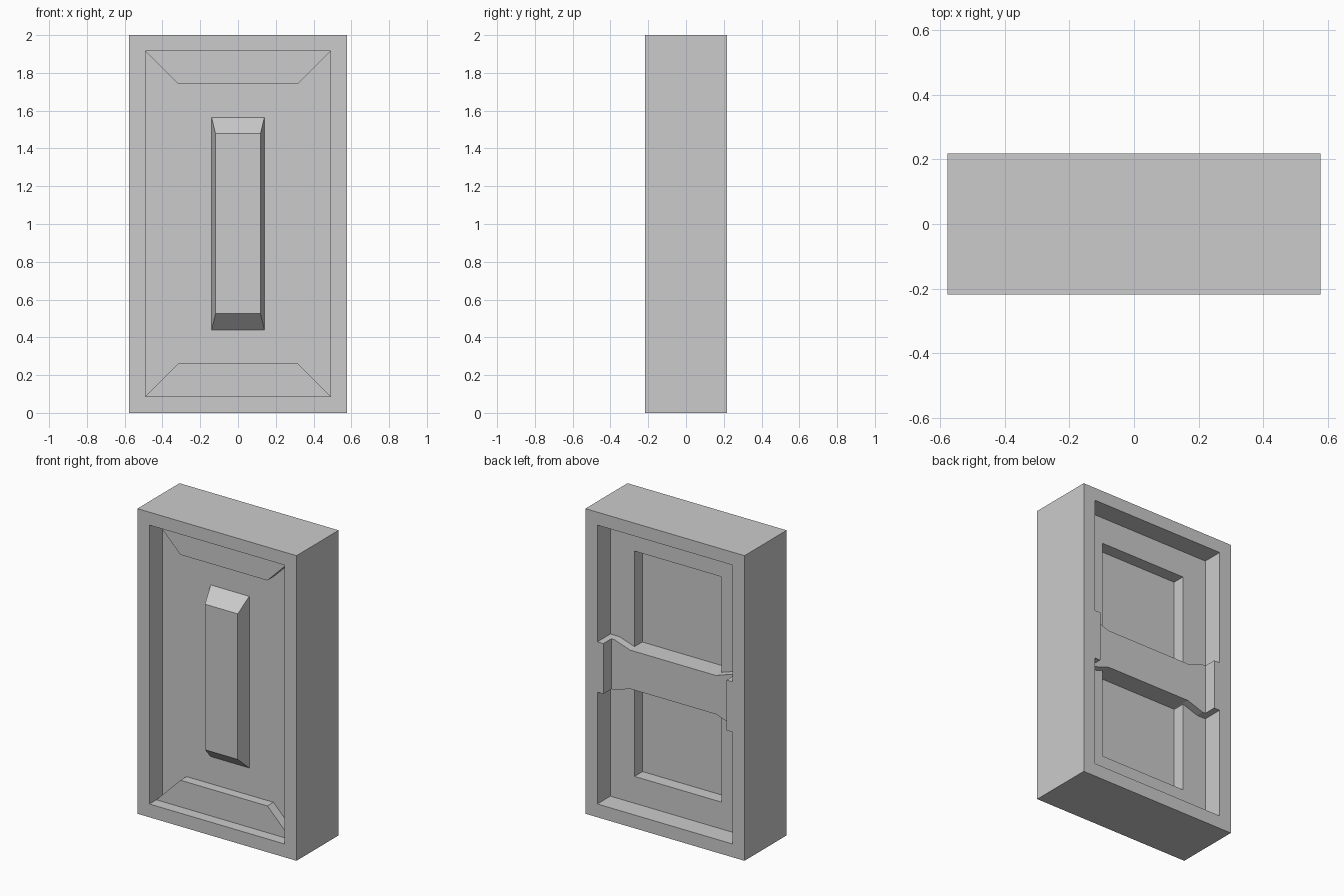
import bpy, bmesh

if "Cube" in bpy.data.objects:
    bpy.data.objects.remove(bpy.data.objects["Cube"])

HALF_Y = 0.218          # half thickness of the body
FRONT, BACK = -0.083, 0.083   # recessed panel planes


def loft(name, ring_a, ya, ring_b, yb):
    """Closed solid between two outlines in x/z placed at depths ya and yb."""
    bm = bmesh.new()
    a = [bm.verts.new((x, ya, z)) for x, z in ring_a]
    b = [bm.verts.new((x, yb, z)) for x, z in ring_b]
    bm.faces.new(a)
    bm.faces.new(b)
    for i in range(len(a)):
        j = (i + 1) % len(a)
        bm.faces.new((a[i], a[j], b[j], b[i]))
    bmesh.ops.recalc_face_normals(bm, faces=bm.faces)
    mesh = bpy.data.meshes.new(name)
    bm.to_mesh(mesh)
    bm.free()
    ob = bpy.data.objects.new(name, mesh)
    bpy.context.collection.objects.link(ob)
    return ob


def prism(name, ring, y0, y1):
    return loft(name, ring, y0, ring, y1)


def rect(x0, x1, z0, z1):
    return [(x0, z0), (x1, z0), (x1, z1), (x0, z1)]


# Body with the front recess, back recess and deeper back window cut out
body = prism("body", rect(-0.577, 0.577, 0, 2), -HALF_Y, HALF_Y)
opening = rect(-0.49, 0.49, 0.087, 1.915)
window = rect(-0.315, 0.315, 0.263, 1.74)
cutters = [
    prism("front_recess_cutter", opening, -0.4, FRONT),
    prism("back_recess_cutter", opening, BACK, 0.4),
    prism("back_window_cutter", window, 0.0, 0.3),
]
for c in cutters:
    mod = body.modifiers.new(c.name, "BOOLEAN")
    mod.operation = "DIFFERENCE"
    mod.solver = "EXACT"
    mod.object = c
bpy.context.view_layer.objects.active = body
body.select_set(True)
for c in cutters:
    bpy.ops.object.modifier_apply(modifier=c.name)
    bpy.data.objects.remove(c)

# Trapezoid slabs at the top and bottom of the front recess
slab = [(-0.49, 1.915), (0.49, 1.915), (0.315, 1.74), (-0.315, 1.74)]
prism("top_slab", slab, -0.146, FRONT)
prism("bottom_slab", [(x, 2.002 - z) for x, z in slab], -0.146, FRONT)

# Central bevelled bar on the front
loft("front_bar", rect(-0.119, 0.119, 0.525, 1.479), -0.173,
     rect(-0.14, 0.14, 0.44, 1.565), FRONT)

# Cross band on the back, narrower in the middle
mid = 0.985
half = [(-0.447, 0.165), (-0.425, 0.165), (-0.31, 0.127),
        (0.31, 0.127), (0.425, 0.165), (0.447, 0.165)]
ring = [(x, mid + h) for x, h in half] + [(x, mid - h) for x, h in reversed(half)]
prism("back_band", ring, 0.0, 0.135)

# Tabs on the frame that hold the band
for side, name in ((-1, "right_tab"), (1, "left_tab")):
    prism(name, rect(*sorted((side * 0.447, side * 0.49)), mid - 0.165, mid + 0.165),
          BACK, HALF_Y)
